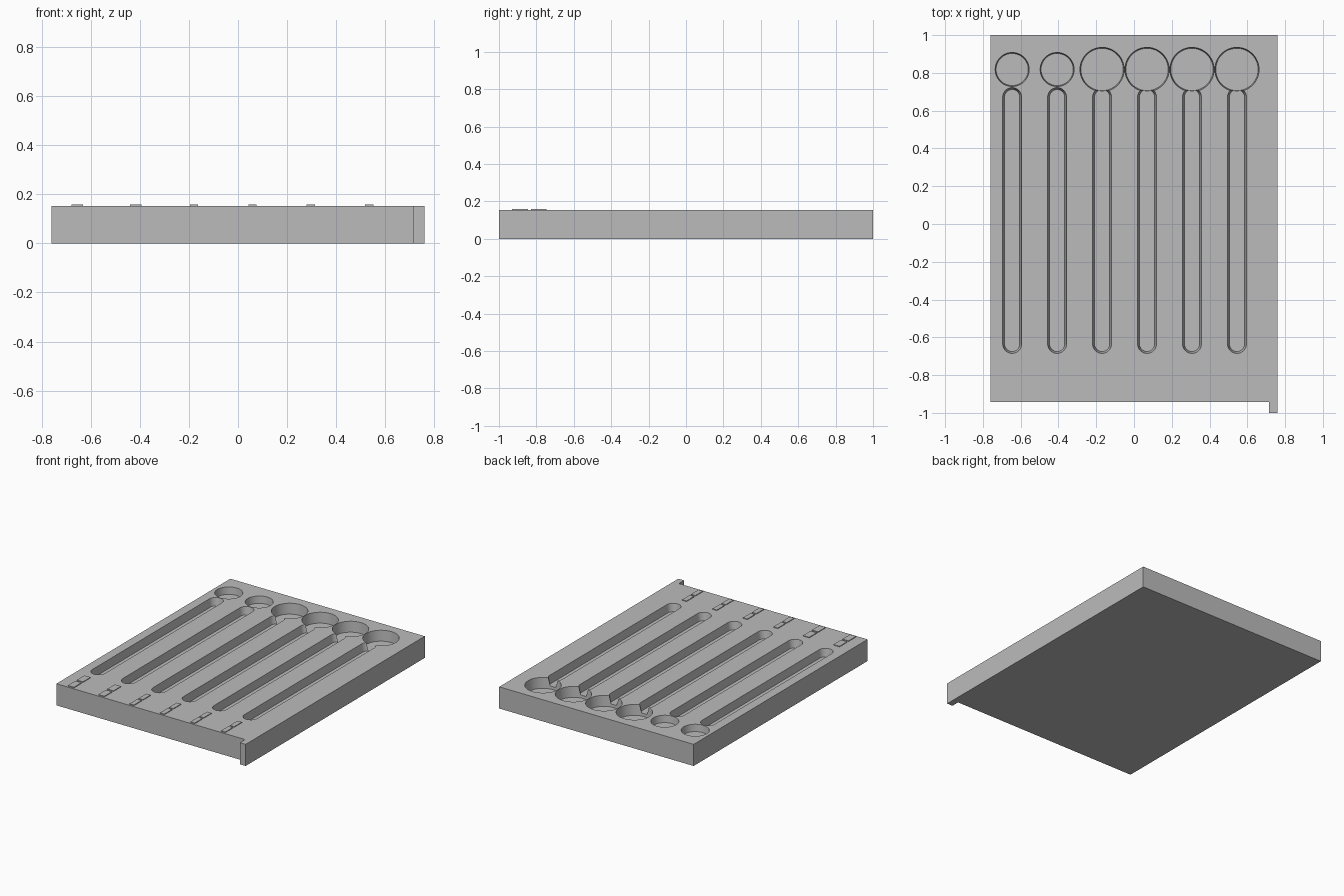
import bpy, bmesh, math

if "Cube" in bpy.data.objects:
    bpy.data.objects.remove(bpy.data.objects["Cube"])

TOP = 0.153          # height of the tray's upper face
FRONT = -0.942       # front edge of the tray, behind the corner tab
PITCH = 0.238        # spacing between the slots
COLUMNS = [-0.645 + PITCH * i for i in range(6)]

grey = bpy.data.materials.new("plain grey")
grey.diffuse_color = (0.5, 0.5, 0.5, 1)
grey.use_nodes = True
grey.node_tree.nodes["Principled BSDF"].inputs["Base Color"].default_value = grey.diffuse_color


def loft(name, lower, upper, z0, z1):
    """Solid between two matching outlines at two heights."""
    bm = bmesh.new()
    a = [bm.verts.new((x, y, z0)) for x, y in lower]
    b = [bm.verts.new((x, y, z1)) for x, y in upper]
    n = len(a)
    bm.faces.new(a[::-1])
    bm.faces.new(b)
    for i in range(n):
        j = (i + 1) % n
        bm.faces.new((a[i], a[j], b[j], b[i]))
    bmesh.ops.recalc_face_normals(bm, faces=bm.faces)
    mesh = bpy.data.meshes.new(name)
    bm.to_mesh(mesh)
    bm.free()
    mesh.materials.append(grey)
    ob = bpy.data.objects.new(name, mesh)
    bpy.context.collection.objects.link(ob)
    return ob


def capsule(x, y0, y1, r, half=24):
    """Round-ended outline along y; a circle when y0 equals y1."""
    pts = []
    for cy, start in ((y1, 0), (y0, math.pi)):
        for i in range(half + 1):
            if y0 == y1 and i == half:
                continue
            t = start + math.pi * i / half
            pts.append((x + r * math.cos(t), cy + r * math.sin(t)))
    return pts


def cut(body, x, y0, y1, r_floor, r_top, depth):
    """Cut a slightly tapered pocket into the upper face."""
    over = 0.02
    r_over = r_top + (r_top - r_floor) * over / depth
    tool = loft("pocket_cutter", capsule(x, y0, y1, r_floor),
                capsule(x, y0, y1, r_over), TOP - depth, TOP + over)
    tool.hide_render = True
    mod = body.modifiers.new("pocket", 'BOOLEAN')
    mod.operation = 'DIFFERENCE'
    mod.solver = 'EXACT'
    mod.object = tool
    bpy.context.view_layer.objects.active = body
    bpy.ops.object.modifier_apply(modifier=mod.name)
    bpy.data.objects.remove(tool)


# Tray block with the small tab at its front right corner
outline = [(-0.76, FRONT), (0.715, FRONT), (0.715, -1), (0.76, -1),
           (0.76, 1), (-0.76, 1)]
tray = loft("tray", outline, outline, 0, TOP)

for i, x in enumerate(COLUMNS):
    small = i < 2
    # Round pocket at the back
    if small:
        cut(tray, x, 0.818, 0.818, 0.085, 0.09, 0.05)
    else:
        cut(tray, x, 0.818, 0.818, 0.112, 0.117, 0.075)
    # Long round-ended slot
    cut(tray, x, -0.635, 0.672, 0.04, 0.05, 0.055)
    # Two blank raised label pads in front of each slot
    w = 0.024 if small else 0.017
    lx = x - 0.01
    for k, (y0, y1) in enumerate(((-0.93, -0.845), (-0.83, -0.745))):
        rect = [(lx - w, y0), (lx + w, y0), (lx + w, y1), (lx - w, y1)]
        loft(f"label_pad_{i + 1}_{k + 1}", rect, rect, TOP - 0.002, TOP + 0.005)

# Smooth the curved pocket walls, keep every edge crisp
bpy.ops.object.select_all(action='DESELECT')
tray.select_set(True)
bpy.context.view_layer.objects.active = tray
bpy.ops.object.shade_smooth_by_angle(angle=math.radians(30))
